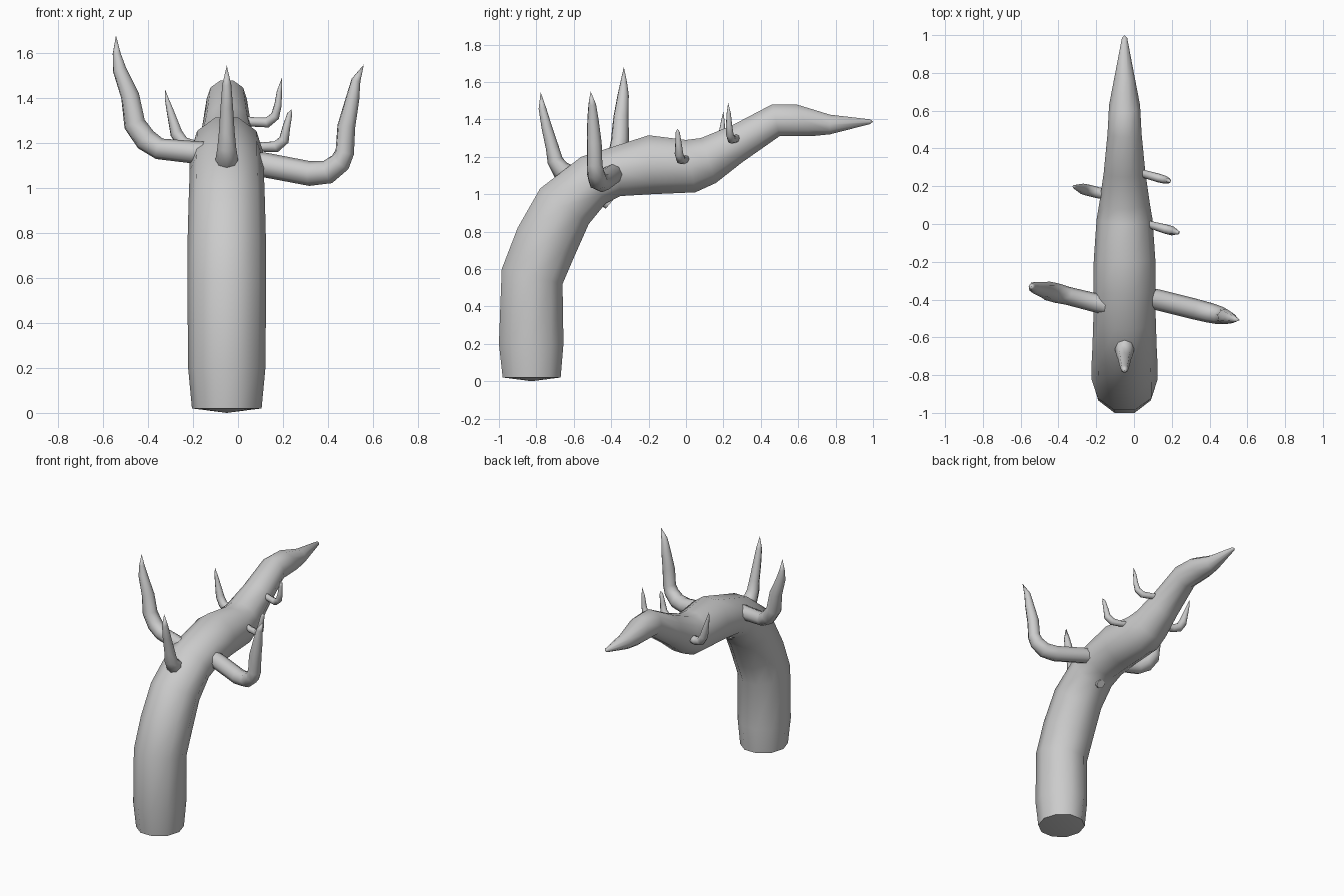
import bpy, bmesh
from math import sin, cos, pi
from mathutils import Vector

CX = -0.05


def skin_rings(name, rings, start, end, angle):
    """Skin a list of rings and close both ends with a pole point."""
    bm = bmesh.new()
    rows = [[bm.verts.new(p) for p in r] for r in rings]
    n = len(rows[0])
    for a, b in zip(rows, rows[1:]):
        for i in range(n):
            j = (i + 1) % n
            bm.faces.new((a[i], a[j], b[j], b[i]))
    for row, pole in ((rows[0], start), (rows[-1], end)):
        v = bm.verts.new(pole)
        for i in range(n):
            bm.faces.new((row[i], row[(i + 1) % n], v))
    bmesh.ops.recalc_face_normals(bm, faces=bm.faces)
    mesh = bpy.data.meshes.new(name)
    bm.to_mesh(mesh)
    bm.free()
    ob = bpy.data.objects.new(name, mesh)
    bpy.context.collection.objects.link(ob)
    bpy.ops.object.select_all(action='DESELECT')
    ob.select_set(True)
    bpy.context.view_layer.objects.active = ob
    bpy.ops.object.shade_smooth_by_angle(angle=angle)
    return ob


# Trunk: outer (y, z), inner (y, z) and half width of each ring
trunk = [
    (-.98, .02, -.67, .02, .155), (-1.0, .20, -.655, .20, .172),
    (-.985, .60, -.66, .52, .175), (-.90, .82, -.60, .66, .175),
    (-.78, 1.03, -.52, .84, .17), (-.56, 1.20, -.43, .95, .165),
    (-.37, 1.26, -.35, .99, .165), (-.20, 1.315, -.18, 1.0, .163),
    (.0, 1.29, .05, 1.01, .148), (.08, 1.30, .16, 1.06, .132),
    (.25, 1.37, .30, 1.17, .11), (.46, 1.48, .50, 1.31, .09),
    (.59, 1.48, .67, 1.31, .082), (.77, 1.425, .77, 1.32, .055),
    (.985, 1.40, .985, 1.375, .014)]
SIDES = 10
rings = []
for y1, z1, y2, z2, w in trunk:
    a, b = Vector((CX, y1, z1)), Vector((CX, y2, z2))
    mid, half = (a + b) / 2, (a - b) / 2 / cos(pi / SIDES)
    rings.append([mid + half * cos(t) + Vector((w * sin(t), 0, 0))
                  for t in ((2 * i + 1) * pi / SIDES for i in range(SIDES))])
skin_rings("trunk", rings, (CX, -.825, 0), (CX, 1.0, 1.388), 1.0)


def branch(name, origin, direction, path, sides=8):
    """Sweep a tapering tube; path holds (distance, z, radius) in a vertical plane."""
    d = Vector(direction)
    side = d.cross(Vector((0, 0, 1))).normalized()
    pts = [Vector(origin) + d * u + Vector((0, 0, z)) for u, z, _ in path]
    rings = []
    for i in range(len(pts) - 1):
        before = (pts[i] - pts[max(i - 1, 0)]).normalized()
        after = (pts[i + 1] - pts[i]).normalized()
        up = side.cross((before + after).normalized())
        rings.append([pts[i] + path[i][2] * (side * cos(t) + up * sin(t))
                      for t in (2 * pi * k / sides for k in range(sides))])
    skin_rings(name, rings, pts[0], pts[-1], 1.2)


# Large side branches (distance runs along x)
branch("left_branch", (0, -.468, 0), (-1, .25, 0), [
    (.10, 1.16, .045), (.20, 1.16, .05), (.35, 1.175, .048), (.41, 1.215, .052),
    (.46, 1.285, .05), (.48, 1.41, .042), (.528, 1.53, .031),
    (.54, 1.60, .018), (.543, 1.68, 0)])
branch("right_branch", (0, -.37, 0), (1, -.25, 0), [
    (.03, 1.115, .05), (.12, 1.103, .055), (.32, 1.065, .055), (.40, 1.072, .053),
    (.455, 1.115, .048), (.475, 1.16, .043), (.482, 1.275, .041), (.51, 1.40, .031),
    (.525, 1.48, .021), (.56, 1.55, 0)])

# Front branch runs through the trunk and rises at the front
branch("front_branch", (CX, 0, 0), (0, -1, 0), [
    (.41, .945, .03), (.58, 1.09, .048), (.67, 1.13, .05), (.70, 1.18, .042),
    (.715, 1.25, .035), (.745, 1.36, .028), (.768, 1.46, .02), (.777, 1.545, 0)])

# Small twigs
branch("left_twig", (0, .118, 0), (-1, .25, 0), [
    (.10, 1.19, .025), (.20, 1.185, .03), (.245, 1.20, .03), (.275, 1.245, .028),
    (.298, 1.33, .018), (.315, 1.39, .01), (.325, 1.44, 0)])
branch("right_twig_lower", (0, .02, 0), (1, -.28, 0), [
    (.03, 1.195, .018), (.11, 1.183, .021), (.17, 1.185, .025), (.205, 1.215, .024),
    (.215, 1.27, .018), (.23, 1.33, .012), (.238, 1.35, 0)])
branch("right_twig_upper", (0, .28, 0), (1, -.28, 0), [
    (.0, 1.31, .018), (.06, 1.295, .021), (.13, 1.292, .023), (.165, 1.32, .021),
    (.178, 1.37, .017), (.184, 1.43, .012), (.195, 1.49, 0)])
